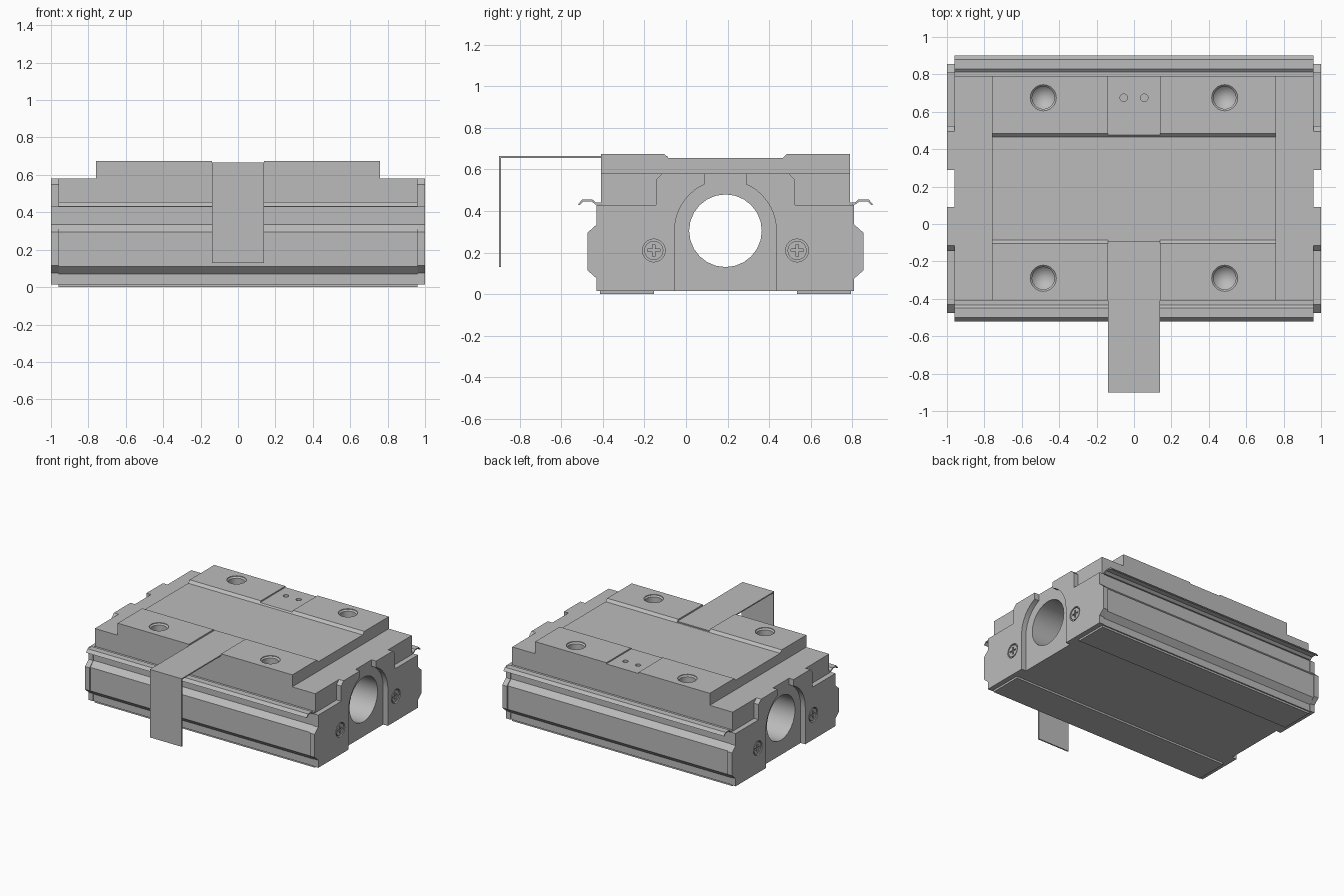
import bpy, bmesh, math
from mathutils import Matrix, Vector

cube = bpy.data.objects.get("Cube")
if cube:
    bpy.data.objects.remove(cube, do_unlink=True)

YC = 0.19      # centre line of the carriage
BORE_Z = 0.305

steel = bpy.data.materials.new("plain_grey")
steel.use_nodes = True
GREY = (0.5, 0.5, 0.5, 1)
steel.diffuse_color = GREY
steel.node_tree.nodes["Principled BSDF"].inputs["Base Color"].default_value = GREY


def finish(bm, name):
    bmesh.ops.recalc_face_normals(bm, faces=bm.faces)
    mesh = bpy.data.meshes.new(name)
    bm.to_mesh(mesh)
    bm.free()
    mesh.materials.append(steel)
    obj = bpy.data.objects.new(name, mesh)
    bpy.context.collection.objects.link(obj)
    return obj


def prism(name, profile, x0, x1):
    """Extrude a (y, z) outline along x."""
    bm = bmesh.new()
    face = bm.faces.new([bm.verts.new((x0, y, z)) for y, z in profile])
    moved = bmesh.ops.extrude_face_region(bm, geom=[face])["geom"]
    verts = [v for v in moved if isinstance(v, bmesh.types.BMVert)]
    bmesh.ops.translate(bm, verts=verts, vec=(x1 - x0, 0, 0))
    return finish(bm, name)


def box(name, x0, x1, y0, y1, z0, z1):
    return prism(name, [(y0, z0), (y1, z0), (y1, z1), (y0, z1)], x0, x1)


def cylinder(name, centre, radius, depth, axis="z", segments=24):
    bm = bmesh.new()
    turn = Matrix.Rotation(math.pi / 2, 4, "Y") if axis == "x" else Matrix()
    bmesh.ops.create_cone(bm, cap_ends=True, segments=segments, radius1=radius,
                          radius2=radius, depth=depth,
                          matrix=Matrix.Translation(centre) @ turn)
    return finish(bm, name)


def lathe(name, centre, profile, segments=24):
    """Revolve an (r, z) outline about a vertical axis."""
    bm = bmesh.new()
    verts = [bm.verts.new((r, 0, z)) for r, z in profile]
    edges = [bm.edges.new(pair) for pair in zip(verts, verts[1:])]
    bmesh.ops.spin(bm, geom=verts + edges, cent=(0, 0, 0), axis=(0, 0, 1),
                   angle=math.tau, steps=segments)
    bmesh.ops.remove_doubles(bm, verts=bm.verts, dist=0.0001)
    bmesh.ops.translate(bm, verts=bm.verts, vec=Vector(centre))
    return finish(bm, name)


def activate(obj):
    bpy.ops.object.select_all(action="DESELECT")
    obj.select_set(True)
    bpy.context.view_layer.objects.active = obj


def cut(target, cutter, keep=False):
    activate(target)
    mod = target.modifiers.new("cut", "BOOLEAN")
    mod.operation, mod.solver, mod.object = "DIFFERENCE", "EXACT", cutter
    bpy.ops.object.modifier_apply(modifier=mod.name)
    if not keep:
        bpy.data.objects.remove(cutter, do_unlink=True)


def side(points, s):
    return [(YC + s * u, z) for u, z in points]


parts = []

# Long main block with waisted flanks and a round bore
half = [(0.60, 0.58), (0.60, 0.43), (0.615, 0.43), (0.615, 0.335), (0.655, 0.295),
        (0.655, 0.11), (0.615, 0.07), (0.615, 0.015)]
body = prism("main_block", side(half, 1) + side(half[::-1], -1), -0.96, 0.96)
cut(body, cylinder("bore_cutter", (0, YC, BORE_Z), 0.175, 3, "x"))
parts.append(body)

# Raised top table with a shallow channel
half = [(0.60, 0.58), (0.60, 0.675), (0.295, 0.675), (0.275, 0.655)]
table = prism("top_table", side(half, 1) + side(half[::-1], -1), -0.76, 0.76)
cut(table, box("front_recess", -0.14, 0.14, -0.5, -0.085, 0.656, 0.8))
cut(table, box("back_recess", -0.14, 0.14, 0.46, 0.9, 0.665, 0.8))
for x in (-0.055, 0.055):
    cut(table, cylinder("pin_hole", (x, 0.675, 0.68), 0.02, 0.08, segments=16))
parts.append(table)

# Four drilled mounting holes
drill = [(0, 0.72), (0.07, 0.72), (0.07, 0.67), (0.06, 0.66), (0.06, 0.52), (0, 0.46)]
for x in (-0.485, 0.485):
    for y in (-0.29, 0.675):
        cutter = lathe("drill", (x, y, 0), drill)
        cut(table, cutter, keep=True)
        cut(body, cutter)

# End plates in two halves around the arched opening, with cross-head screws
plate = [(0.245, 0.015), (0.62, 0.015), (0.62, 0.075), (0.665, 0.115), (0.665, 0.295),
         (0.62, 0.335), (0.62, 0.43), (0.335, 0.43), (0.335, 0.55), (0.305, 0.58),
         (0.10, 0.58)]
start = math.acos(0.10 / 0.245)
for i in range(11):
    a = start * (1 - i / 10)
    plate.append((0.245 * math.cos(a), BORE_Z + 0.245 * math.sin(a)))
for end, ex in (("left", 1), ("right", -1)):
    for face, s in (("back", 1), ("front", -1)):
        obj = prism(f"{end}_{face}_end_plate", side(plate, s), ex * 0.96, ex)
        y, z = YC + s * 0.345, 0.21
        cut(obj, cylinder("counterbore", (ex, y, z), 0.055, 0.04, "x"))
        screw = cylinder(f"{end}_{face}_screw", (ex * 0.985, y, z), 0.046, 0.026, "x")
        for w, h in ((0.03, 0.006), (0.006, 0.03)):
            cut(screw, box("slot", ex * 0.988, ex * 1.1, y - w, y + w, z - h, z + h))
        parts += [obj, screw]

# Thin seal lips and bottom strips along both long sides
lip = [(0.59, 0.431), (0.625, 0.431), (0.645, 0.446), (0.685, 0.446), (0.703, 0.428),
       (0.71, 0.432), (0.69, 0.455), (0.64, 0.455), (0.622, 0.44), (0.59, 0.44)]
foot = [(0.345, 0), (0.605, 0), (0.605, 0.015), (0.345, 0.015)]
for face, s in (("back", 1), ("front", -1)):
    parts.append(prism(face + "_seal_lip", side(lip, s), -0.96, 0.96))
    parts.append(prism(face + "_bottom_strip", side(foot, s), -0.96, 0.96))

# Bent sheet strap hanging over the front
strap = [(-0.09, 0.665), (-0.9, 0.665), (-0.9, 0.13), (-0.89, 0.13),
         (-0.89, 0.656), (-0.09, 0.656)]
parts.append(prism("front_strap", strap, -0.138, 0.138))

for obj in parts:
    activate(obj)
    bpy.ops.object.shade_smooth_by_angle(angle=math.radians(25))
